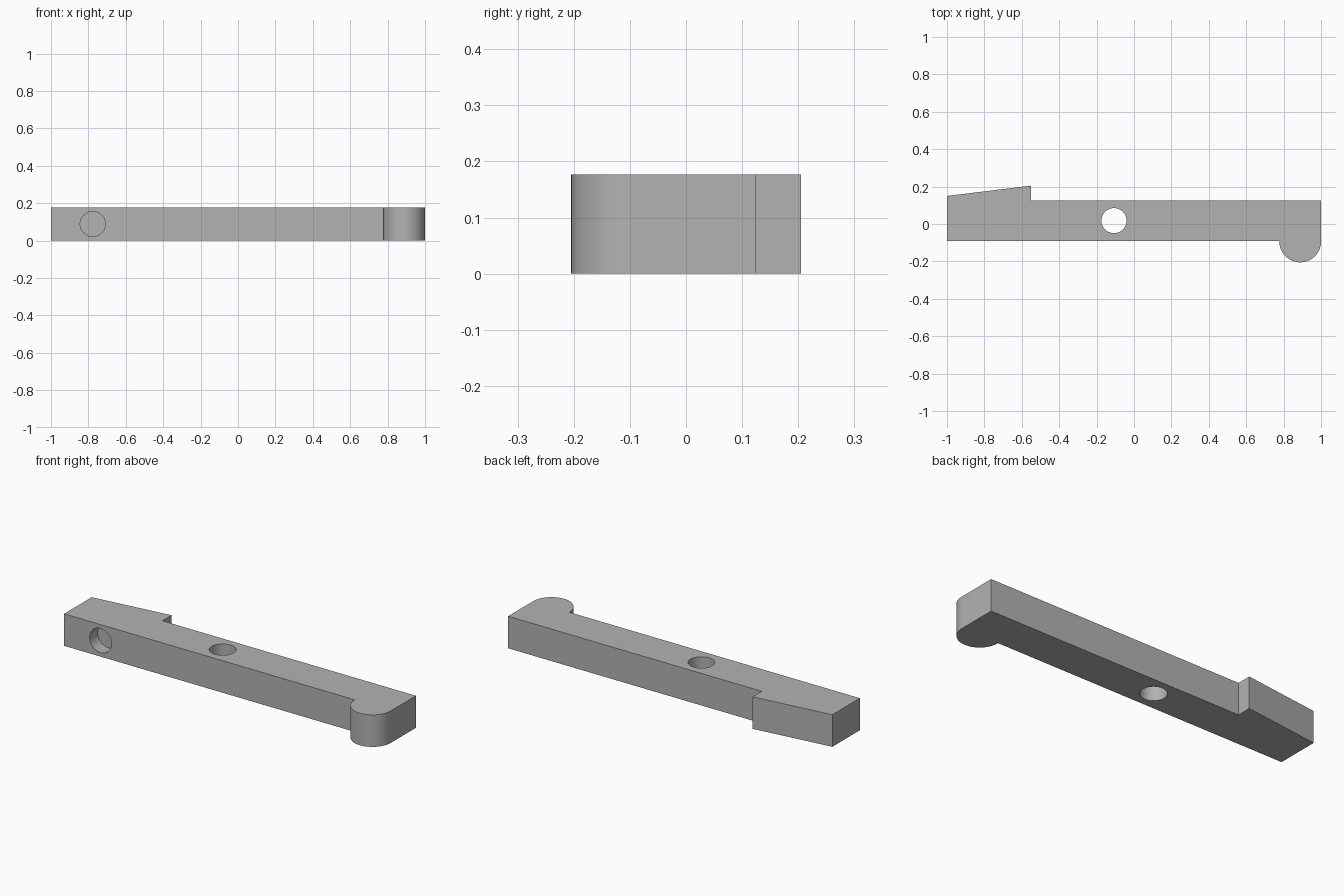
import bpy, bmesh, math
from mathutils import Matrix

cube = bpy.data.objects.get("Cube")
if cube:
    bpy.data.objects.remove(cube, do_unlink=True)

HEIGHT = 0.177
FRONT, BACK = -0.09, 0.125
HOLE_R = 0.067

grey = bpy.data.materials.new("plain grey")
grey.use_nodes = True
colour = (0.45, 0.45, 0.45, 1)
grey.diffuse_color = colour
grey.node_tree.nodes["Principled BSDF"].inputs["Base Color"].default_value = colour


def add_object(name, bm):
    bmesh.ops.recalc_face_normals(bm, faces=bm.faces)
    mesh = bpy.data.meshes.new(name)
    bm.to_mesh(mesh)
    bm.free()
    mesh.materials.append(grey)
    obj = bpy.data.objects.new(name, mesh)
    bpy.context.collection.objects.link(obj)
    return obj


def drill(target, name, centre, depth, rotation=Matrix()):
    """Cut a round hole with a hidden cylinder."""
    bm = bmesh.new()
    bmesh.ops.create_cone(bm, cap_ends=True, segments=64, radius1=HOLE_R,
                          radius2=HOLE_R, depth=depth,
                          matrix=Matrix.Translation(centre) @ rotation)
    cutter = add_object(name, bm)
    cutter.hide_render = True
    cutter.hide_set(True)
    cut = target.modifiers.new(name, 'BOOLEAN')
    cut.operation = 'DIFFERENCE'
    cut.solver = 'EXACT'
    cut.object = cutter
    return cutter


# Bar outline: round lobe at the front right, tapered step at the back left
lobe_x, lobe_y, lobe_r = 0.8885, -0.0935, 0.1115
outline = [(-1, FRONT), (lobe_x - lobe_r, FRONT)]
for i in range(41):
    a = math.pi * (1 + i / 40)
    outline.append((lobe_x + lobe_r * math.cos(a), lobe_y + lobe_r * math.sin(a)))
outline += [(1, BACK), (-0.55, BACK), (-0.55, 0.205), (-1, 0.15)]

bm = bmesh.new()
base = bm.faces.new([bm.verts.new((x, y, 0)) for x, y in outline])
top = bmesh.ops.extrude_face_region(bm, geom=[base])["geom"]
bmesh.ops.translate(bm, vec=(0, 0, HEIGHT),
                    verts=[v for v in top if isinstance(v, bmesh.types.BMVert)])
bar = add_object("lever_bar", bm)

# Through hole from the top and shallow blind hole in the front
cutters = [
    drill(bar, "pivot_hole_cutter", (-0.107, 0.018, HEIGHT / 2), 1),
    drill(bar, "front_pocket_cutter", (-0.777, FRONT, HEIGHT / 2), 0.14,
          Matrix.Rotation(math.pi / 2, 4, 'X')),
]

# Bake the cuts, then remove the helpers
bpy.context.view_layer.objects.active = bar
bar.select_set(True)
for name in [m.name for m in bar.modifiers]:
    bpy.ops.object.modifier_apply(modifier=name)
for cutter in cutters:
    bpy.data.objects.remove(cutter, do_unlink=True)
bpy.ops.object.shade_smooth_by_angle(angle=math.radians(30))
